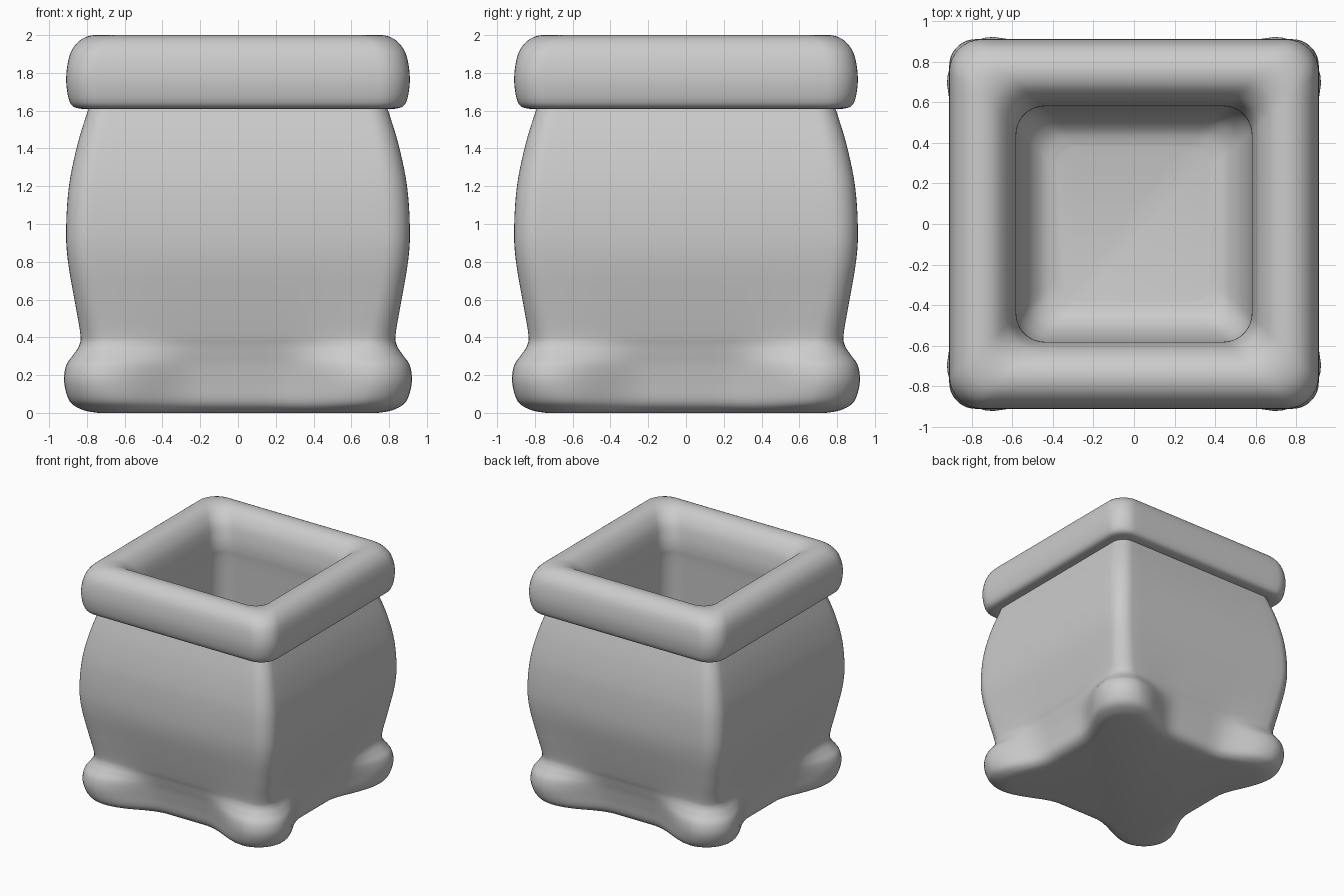
import bpy, bmesh, math
from mathutils import Vector

if "Cube" in bpy.data.objects:
    bpy.data.objects.remove(bpy.data.objects["Cube"])

SIDE, ARC = 18, 9


def smooth_rows(rows, steps=5):
    """Catmull-Rom interpolation through the profile rows."""
    out = []
    for i in range(len(rows) - 1):
        a, b, c, d = (Vector(rows[max(0, min(k, len(rows) - 1))]) for k in (i - 1, i, i + 1, i + 2))
        for s in range(steps):
            t = s / steps
            out.append(0.5 * (2 * b + (c - a) * t + (2 * a - 5 * b + 4 * c - d) * t * t
                              + (3 * b - a - 3 * c + d) * t ** 3))
    return out + [Vector(rows[-1])]


def ring(z, mid, corner, radius):
    """Rounded square: half width 'mid' at the side centres, 'corner' near the corners."""
    flat = corner - radius
    pts = []
    for q in range(4):
        quarter = []
        for i in range(SIDE):
            y = flat * (2 * i / SIDE - 1)
            t = max(0, min(1, (abs(y) / flat - 0.3) / 0.7))
            w = t * t * (3 - 2 * t)
            quarter.append((mid + (corner - mid) * w, y))
        for i in range(ARC):
            a = math.pi / 2 * i / ARC
            quarter.append((flat + radius * math.cos(a), flat + radius * math.sin(a)))
        c, s = ((1, 0), (0, 1), (-1, 0), (0, -1))[q]
        pts += [(x * c - y * s, x * s + y * c, z) for x, y in quarter]
    return pts


def loft(name, rows, cap_start=False, cap_end=False):
    bm = bmesh.new()
    rings = [[bm.verts.new(p) for p in ring(*r)] for r in smooth_rows(rows)]
    n = len(rings[0])
    for a, b in zip(rings, rings[1:]):
        for i in range(n):
            j = (i + 1) % n
            bm.faces.new((a[i], a[j], b[j], b[i]))
    if cap_start:
        bm.faces.new(rings[0][::-1])
    if cap_end:
        bm.faces.new(rings[-1])
    for f in bm.faces:
        f.smooth = True
    mesh = bpy.data.meshes.new(name)
    bm.to_mesh(mesh)
    bm.free()
    ob = bpy.data.objects.new(name, mesh)
    bpy.context.collection.objects.link(ob)
    return ob


# Bulging body with four rounded corner feet: z, side centre, corner, corner radius
loft("pot_body", [
    (0.00, 0.62, 0.74, 0.16),
    (0.015, 0.69, 0.82, 0.20),
    (0.06, 0.735, 0.89, 0.23),
    (0.16, 0.755, 0.92, 0.23),
    (0.25, 0.772, 0.91, 0.22),
    (0.31, 0.787, 0.87, 0.19),
    (0.36, 0.80, 0.84, 0.16),
    (0.42, 0.818, 0.835, 0.14),
    (0.60, 0.86, 0.866, 0.13),
    (0.80, 0.90, 0.90, 0.13),
    (0.97, 0.91, 0.91, 0.13),
    (1.20, 0.895, 0.895, 0.13),
    (1.42, 0.85, 0.85, 0.12),
    (1.60, 0.795, 0.795, 0.11),
    (1.68, 0.77, 0.77, 0.11),
], cap_start=True)

# Thick rolled rim continuing into the hollow inside and its floor: z, half width, corner radius
liner = [
    (1.615, 0.74, 0.10), (1.61, 0.83, 0.12), (1.635, 0.885, 0.15), (1.73, 0.908, 0.16),
    (1.83, 0.905, 0.16), (1.92, 0.88, 0.16), (1.98, 0.825, 0.15), (2.00, 0.75, 0.14),
    (1.975, 0.675, 0.13), (1.90, 0.615, 0.13), (1.80, 0.587, 0.13), (1.70, 0.58, 0.14),
    (1.55, 0.59, 0.14), (1.00, 0.61, 0.14), (0.60, 0.58, 0.13), (0.42, 0.53, 0.12),
    (0.33, 0.46, 0.11), (0.30, 0.38, 0.10),
]
loft("rim_and_inside", [(z, h, h, r) for z, h, r in liner], cap_end=True)
